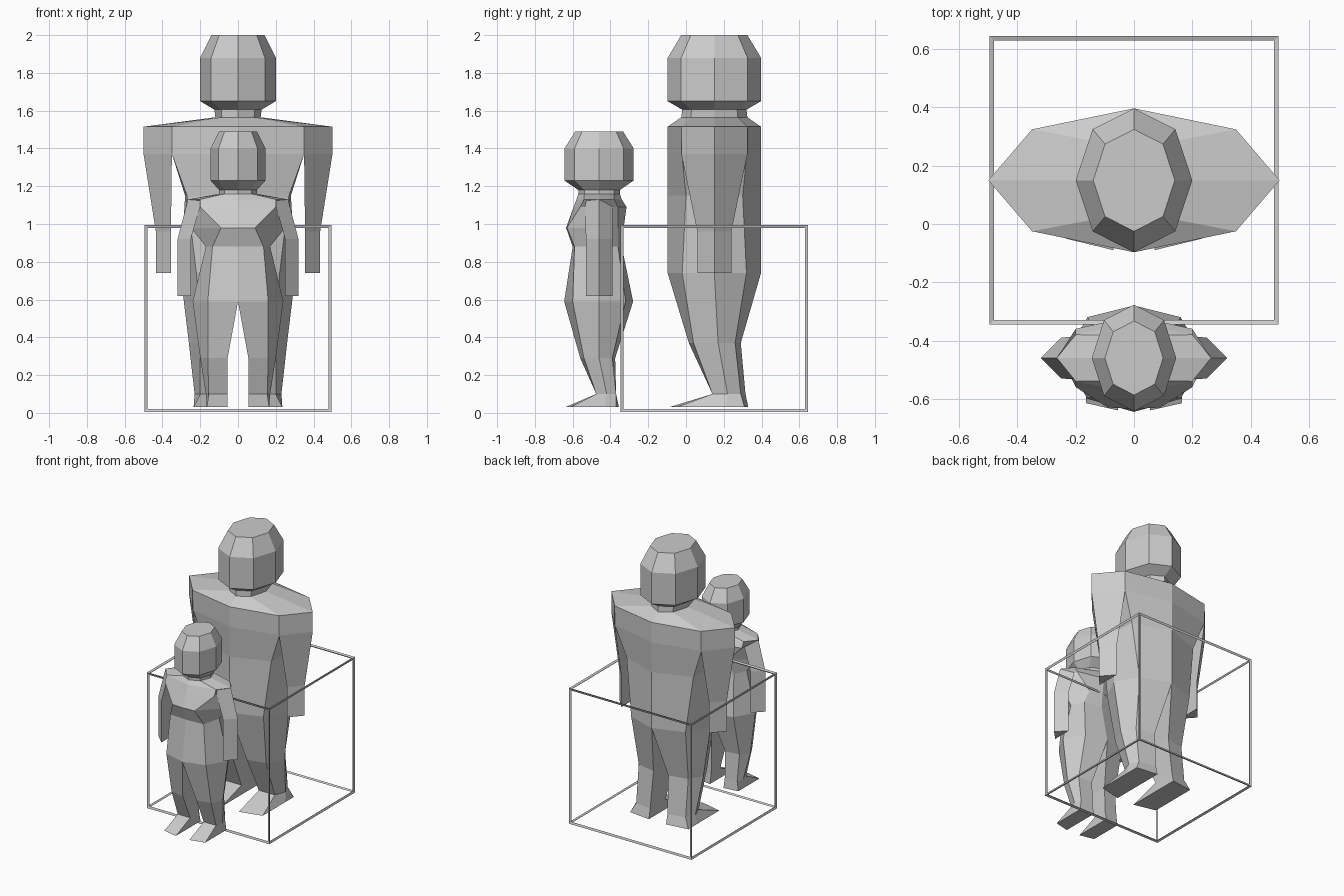
import bpy, bmesh

if "Cube" in bpy.data.objects:
    bpy.data.objects.remove(bpy.data.objects["Cube"])


def half_loft(name, cy, rings, closed=False, cap_first=False, cap_last=False):
    """Skin rings of (x, y, z) on the +x side, then mirror across x = 0."""
    bm = bmesh.new()
    rows = [[bm.verts.new((x, y + cy, z)) for x, y, z in ring] for ring in rings]
    n = len(rows[0])
    for a, b in zip(rows, rows[1:]):
        for i in range(n if closed else n - 1):
            j = (i + 1) % n
            bm.faces.new((a[i], a[j], b[j], b[i]))
    if cap_first:
        bm.faces.new(rows[0][::-1])
    if cap_last:
        bm.faces.new(rows[-1])
    bmesh.ops.recalc_face_normals(bm, faces=bm.faces)
    me = bpy.data.meshes.new(name)
    bm.to_mesh(me)
    bm.free()
    ob = bpy.data.objects.new(name, me)
    bpy.context.collection.objects.link(ob)
    mod = ob.modifiers.new("mirror", 'MIRROR')
    mod.merge_threshold = 0.0005
    return ob


def octagon(z, rx, ry):
    k = 0.71
    return [(0, -ry, z), (rx * k, -ry * k, z), (rx, 0, z), (rx * k, ry * k, z), (0, ry, z)]


def body_ring(z, side, diag, front, dfront, dback, back):
    return [(0, front, z), (diag, dfront, z), (side, 0, z), (diag, dback, z), (0, back, z)]


def leg_ring(z, xs, ys):
    return [(x, y, z) for x, y in zip((xs[0], xs[1], xs[2], xs[1], xs[0]), ys)]


def arm_ring(z, inner, outer, dy):
    return [(inner, -dy, z), (outer, 0, z), (inner, dy, z)]


def figure(label, cy, head, torso, legs, arms):
    half_loft(label + "_head", cy, [octagon(*r) for r in head], cap_first=True)
    neck = octagon(*head[-1])
    half_loft(label + "_torso", cy, [neck] + [body_ring(*r) for r in torso])
    hip = body_ring(*torso[-1])
    half_loft(label + "_legs", cy, [hip] + [leg_ring(*r) for r in legs],
              closed=True, cap_last=True)
    half_loft(label + "_arms", cy, [arm_ring(*r) for r in arms],
              closed=True, cap_last=True)


# Tall broad figure
figure("tall_figure", 0.15,
       head=[(2.0, .14, .175), (1.88, .2, .247), (1.65, .2, .247),
             (1.605, .125, .17), (1.565, .12, .175)],
       torso=[(1.515, .5, .35, -.247, -.175, .175, .247),
              (1.515, .35, .35, -.247, -.175, .175, .247),
              (1.37, .35, .35, -.247, -.172, .172, .247),
              (1.15, .28, .27, -.247, -.15, .15, .247),
              (.74, .305, .22, -.247, -.17, .17, .247)],
       legs=[(.37, (.06, .2, .26), (-.135, -.11, .02, .11, .14)),
             (.1, (.07, .2, .23), (-.01, -.01, .07, .14, .165)),
             (.03, (.07, .235, .235), (-.24, -.2, .06, .16, .18))],
       arms=[(1.515, .35, .5, .175), (1.37, .35, .5, .175),
             (.96, .355, .435, .09), (.74, .355, .435, .09)])

# Shorter figure standing in front
figure("short_figure", -0.46,
       head=[(1.49, .1, .127), (1.40, .145, .183), (1.23, .145, .183),
             (1.18, .1, .11), (1.16, .1, .11)],
       torso=[(1.13, .265, .2, -.12, -.08, .08, .12),
              (1.09, .2, .2, -.135, -.1, .1, .145),
              (.98, .25, .09, -.175, -.17, .1, .13),
              (.88, .17, .135, -.14, -.13, .1, .12),
              (.59, .24, .16, -.185, -.14, .14, .18)],
       legs=[(.29, (.055, .16, .2), (-.1, -.08, 0, .07, .085)),
             (.1, (.055, .155, .17), (-.015, -.015, .04, .09, .09)),
             (.03, (.055, .165, .165), (-.18, -.155, .03, .09, .105))],
       arms=[(1.13, .19, .265, .075), (.92, .25, .32, .07), (.62, .25, .32, .07)])

# Open cube frame
bpy.ops.mesh.primitive_cube_add(size=0.98, location=(0, 0.15, 0.5))
frame = bpy.context.object
frame.name = "cube_frame"
wire = frame.modifiers.new("bars", 'WIREFRAME')
wire.thickness = 0.02
wire.offset = 0
wire.use_even_offset = True
